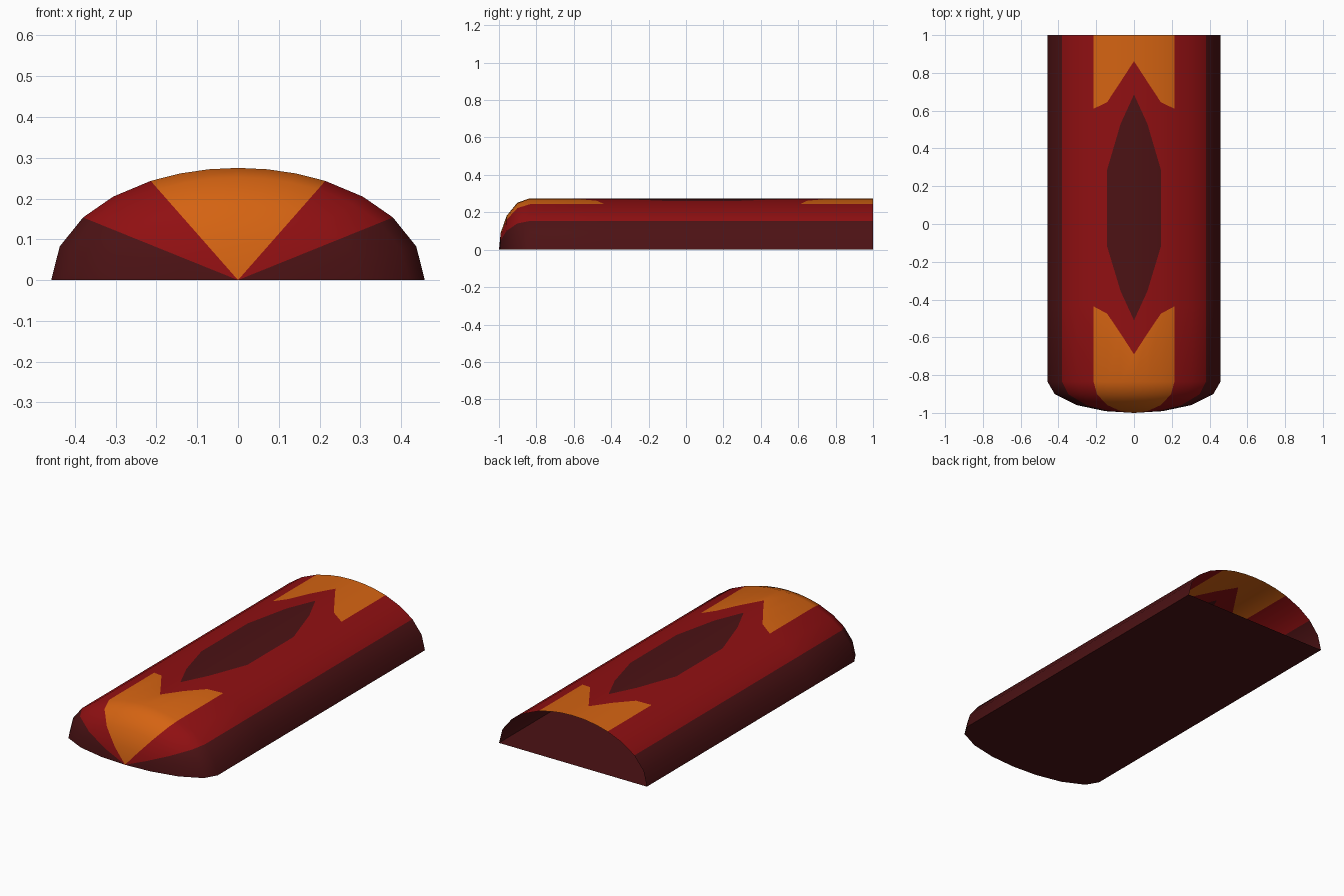
import bpy, bmesh, math

if "Cube" in bpy.data.objects:
    bpy.data.objects.remove(bpy.data.objects["Cube"])

A, B = 0.458, 0.275           # half width and height of the elliptical section
NOSE_Y, NOSE_LEN = -0.835, 0.165


def material(name, rgb):
    m = bpy.data.materials.new(name)
    m.diffuse_color = (*rgb, 1)
    m.use_nodes = True
    m.node_tree.nodes["Principled BSDF"].inputs["Base Color"].default_value = m.diffuse_color
    return m


mats = [material("dark maroon", (0.072, 0.006, 0.007)),
        material("deep red", (0.28, 0.005, 0.006)),
        material("burnt orange", (0.66, 0.125, 0.006))]
DARK, RED, ORANGE = range(3)

# Each half-section column: x, then y of front chevron, diamond start,
# diamond end and rear chevron
half = [(0.0, -0.69, -0.51, 0.685, 0.862),
        (0.071, -0.58, -0.355, 0.53, 0.753),
        (0.142, -0.475, -0.12, 0.288, 0.645),
        (0.214, -0.436, -0.12, 0.288, 0.61),
        (0.306, -0.436, -0.12, 0.288, 0.61),
        (0.380, -0.436, -0.12, 0.288, 0.61),
        (0.437, -0.436, -0.12, 0.288, 0.61),
        (A, -0.436, -0.12, 0.288, 0.61)]
columns = [(-c[0], *c[1:]) for c in half[:0:-1]] + half

# Shell: rounded nose rings, then rows that follow the painted pattern
bm = bmesh.new()
pole = bm.verts.new((0, NOSE_Y - NOSE_LEN, 0))
grid = []
for x, *marks in columns:
    z = B * math.sqrt(max(0, 1 - (x / A) ** 2))
    col = []
    for s in (0.33, 0.66, 0.915, 1.0):
        y = NOSE_Y - NOSE_LEN * math.sqrt(1 - s * s)
        col.append(bm.verts.new((x * s, y, z * s)))
    col += [bm.verts.new((x, y, z)) for y in (*marks, 1.0)]
    grid.append(col)


def colour(strip, row):
    """strip counts outward from the crest, row runs from nose to rear"""
    if strip >= 5:
        return DARK
    if strip <= 2 and (row <= 3 or row == 7):
        return ORANGE
    if strip <= 1 and row == 5:
        return DARK
    return RED


for i in range(len(grid) - 1):
    a, b = grid[i], grid[i + 1]
    strip = i - 7 if i >= 7 else 6 - i
    bm.faces.new((pole, b[0], a[0])).material_index = colour(strip, 0)
    for r in range(len(a) - 1):
        f = bm.faces.new((a[r], b[r], b[r + 1], a[r + 1]))
        f.material_index = colour(strip, r)

# Flat floor; the rear end stays open
floor = bm.faces.new([pole] + grid[0] + grid[-1][::-1])
floor.material_index = DARK
bmesh.ops.recalc_face_normals(bm, faces=bm.faces[:])
floor.normal_update()
if floor.normal.z > 0:
    bmesh.ops.reverse_faces(bm, faces=bm.faces[:])

mesh = bpy.data.meshes.new("domed_shell")
bm.to_mesh(mesh)
bm.free()
for m in mats:
    mesh.materials.append(m)
shell = bpy.data.objects.new("domed_shell", mesh)
bpy.context.collection.objects.link(shell)
bpy.context.view_layer.objects.active = shell
shell.select_set(True)
bpy.ops.object.shade_smooth_by_angle(angle=math.radians(35))
